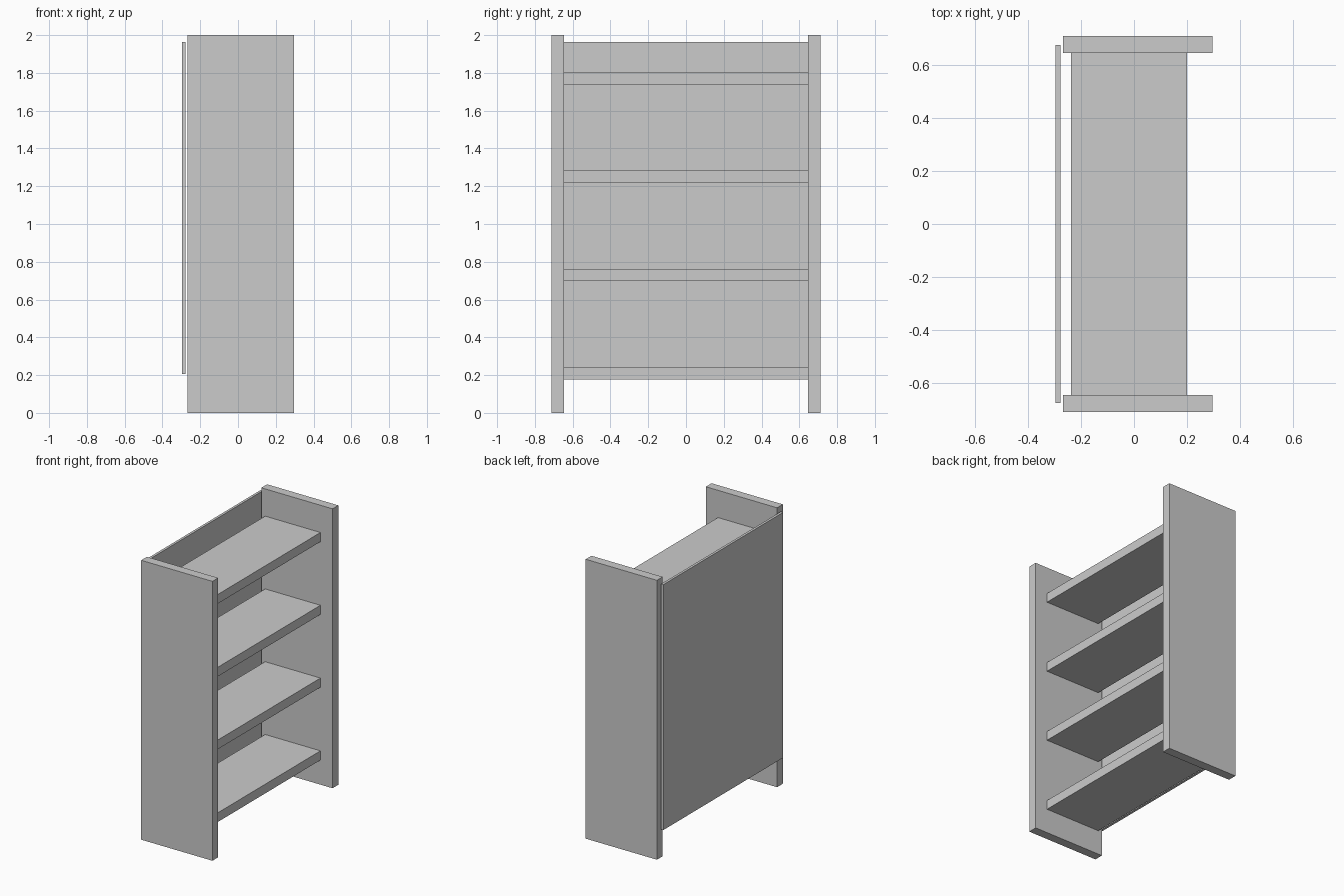
import bpy

if "Cube" in bpy.data.objects:
    bpy.data.objects.remove(bpy.data.objects["Cube"])


def box(name, x, y, z):
    """Box spanning the given (min, max) ranges."""
    bpy.ops.mesh.primitive_cube_add(size=1)
    o = bpy.context.object
    o.name = name
    o.location = [(a + b) / 2 for a, b in (x, y, z)]
    o.scale = [b - a for a, b in (x, y, z)]
    bpy.ops.object.transform_apply(location=True, rotation=False, scale=True)
    return o


# Upright side panels
box("side_panel_left", (-0.268, 0.296), (-0.712, -0.647), (0, 2))
box("side_panel_right", (-0.268, 0.296), (0.647, 0.712), (0, 2))

# Four evenly spaced shelves between the sides
for i in range(4):
    bottom = 0.176 + i * 0.521
    box(f"shelf_{i + 1}", (-0.238, 0.2), (-0.647, 0.647), (bottom, bottom + 0.066))

# Thin back board, set slightly behind the sides
box("back_board", (-0.296, -0.278), (-0.677, 0.677), (0.207, 1.964))
